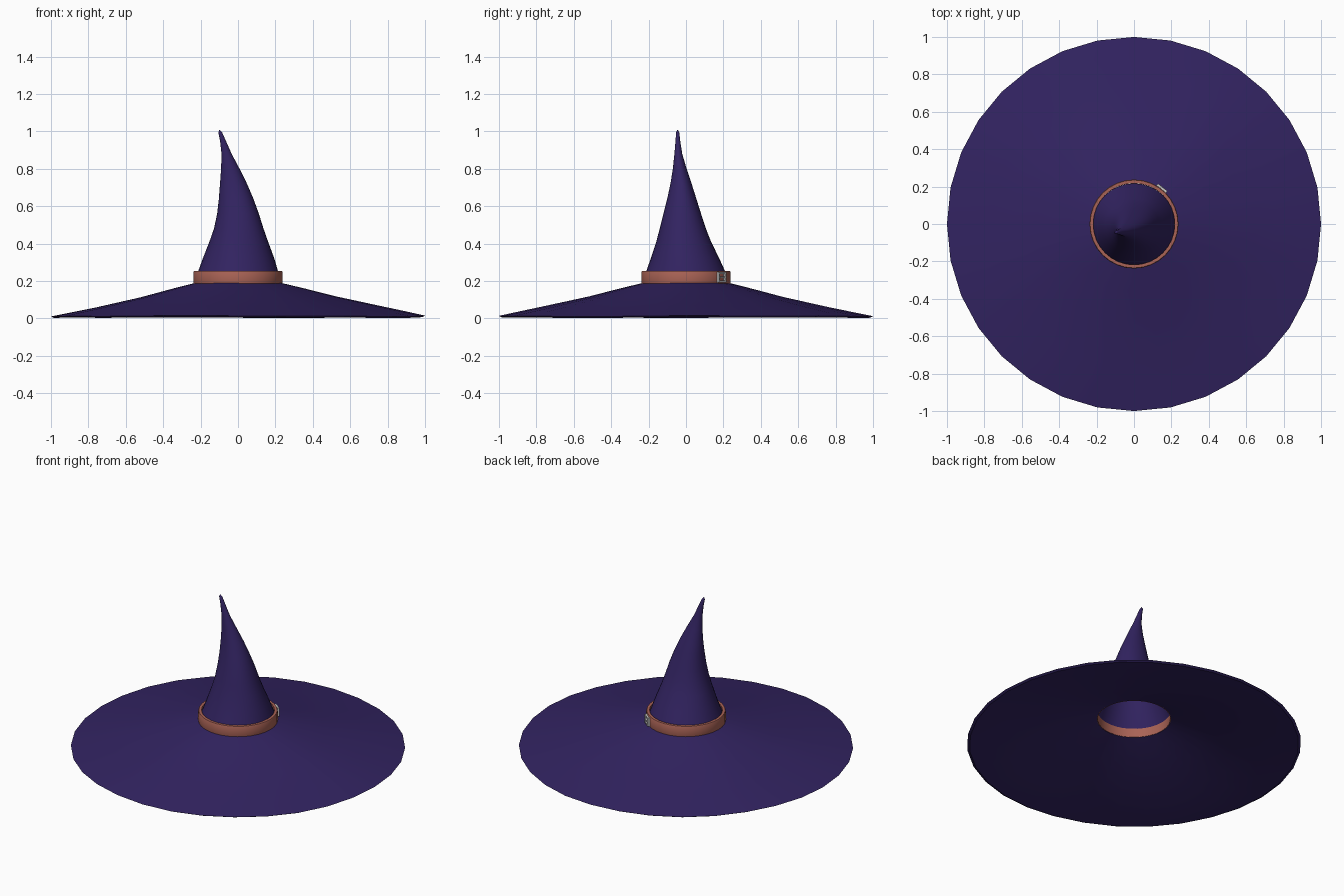
import bpy, bmesh
from math import sin, cos, pi, radians
from mathutils import Matrix, Vector

if "Cube" in bpy.data.objects:
    bpy.data.objects.remove(bpy.data.objects["Cube"])

N = 32


def material(name, rgb):
    m = bpy.data.materials.new(name)
    m.diffuse_color = (*rgb, 1)
    m.use_nodes = True
    m.node_tree.nodes["Principled BSDF"].inputs["Base Color"].default_value = m.diffuse_color
    return m


cloth = material("purple_cloth", (0.032, 0.017, 0.12))
leather = material("tan_leather", (0.40, 0.125, 0.092))
metal = material("buckle_metal", (0.62, 0.62, 0.60))


def finish(bm, name, mat, angle=35):
    me = bpy.data.meshes.new(name)
    bmesh.ops.recalc_face_normals(bm, faces=bm.faces)
    bm.to_mesh(me)
    bm.free()
    ob = bpy.data.objects.new(name, me)
    bpy.context.collection.objects.link(ob)
    me.materials.append(mat)
    bpy.ops.object.select_all(action='DESELECT')
    ob.select_set(True)
    bpy.context.view_layer.objects.active = ob
    bpy.ops.object.shade_smooth_by_angle(angle=radians(angle))
    return ob


def loft(sections, name, mat, closed=False, tip=None, angle=35):
    """Skin rings given as functions of the angle."""
    bm = bmesh.new()
    rings = [[bm.verts.new(f(2 * pi * i / N)) for i in range(N)] for f in sections]
    pairs = list(zip(rings, rings[1:])) + ([(rings[-1], rings[0])] if closed else [])
    for a, b in pairs:
        for i in range(N):
            j = (i + 1) % N
            bm.faces.new((a[i], a[j], b[j], b[i]))
    if tip:
        t = bm.verts.new(tip)
        for i in range(N):
            bm.faces.new((rings[-1][i], rings[-1][(i + 1) % N], t))
    return finish(bm, name, mat, angle)


def ring(r, z, wave=0.0):
    def f(a):
        dz = wave * (0.6 * sin(3 * a + 0.6) + 0.4 * sin(7 * a + 2))
        return (r * cos(a), r * sin(a), z + dz)
    return f


def oval(z, x0, x1, y0, y1, fold=0.0):
    def f(a):
        k = 1 + fold * sin(4 * a + 9 * z)
        return ((x0 + x1) / 2 + k * (x1 - x0) / 2 * cos(a),
                (y0 + y1) / 2 + k * (y1 - y0) / 2 * sin(a), z)
    return f


# Wide brim: sloping top, thin rim, creased hollow underside
loft([ring(0.222, 0.192), ring(0.36, 0.158, 0.002), ring(0.52, 0.116, 0.004),
      ring(0.76, 0.063, 0.006), ring(0.9, 0.034, 0.005), ring(1.0, 0.013, 0.003),
      ring(0.985, 0.005, 0.003), ring(0.59, 0.06), ring(0.222, 0.18)],
     "brim", cloth, closed=True, angle=15)

# Crooked pointed crown, open underneath
loft([oval(0.235, -.219, .219, -.219, .217),
      oval(0.32, -.188, .194, -.188, .178, .008),
      oval(0.41, -.154, .162, -.160, .135, .012),
      oval(0.48, -.130, .138, -.142, .108, .012),
      oval(0.56, -.113, .113, -.122, .082, .015),
      oval(0.64, -.103, .083, -.101, .056, .015),
      oval(0.72, -.096, .048, -.083, .030, .015),
      oval(0.80, -.090, .008, -.070, .003, .01),
      oval(0.88, -.088, -.034, -.062, -.020),
      oval(0.95, -.096, -.065, -.056, -.031),
      oval(0.995, -.105, -.085, -.053, -.036)],
     "crown", cloth, tip=(-.099, -.045, 1.01), angle=60)

# Leather band
loft([ring(0.236, 0.184), ring(0.238, 0.190), ring(0.238, 0.249), ring(0.235, 0.255),
      ring(0.218, 0.255), ring(0.218, 0.18)],
     "hat_band", leather, closed=True)

# Buckle on the back right of the band: frame of four bars plus a prong
place = Matrix.Rotation(radians(52), 4, 'Z') @ Matrix.Translation((0.241, 0, 0.22))
bm = bmesh.new()
W, H, T = 0.064, 0.056, 0.010
bars = [((0, s * (W - T) / 2, 0), (0.016, T, H)) for s in (-1, 1)]
bars += [((0, 0, s * (H - T) / 2), (0.016, W - 2 * T, T)) for s in (-1, 1)]
bars += [((0.003, 0, 0), (0.012, W - 2 * T, 0.007))]
for c, s in bars:
    bmesh.ops.create_cube(bm, size=1, matrix=place @ Matrix.Translation(Vector(c)) @ Matrix.Diagonal((*s, 1)))
finish(bm, "buckle", metal)
